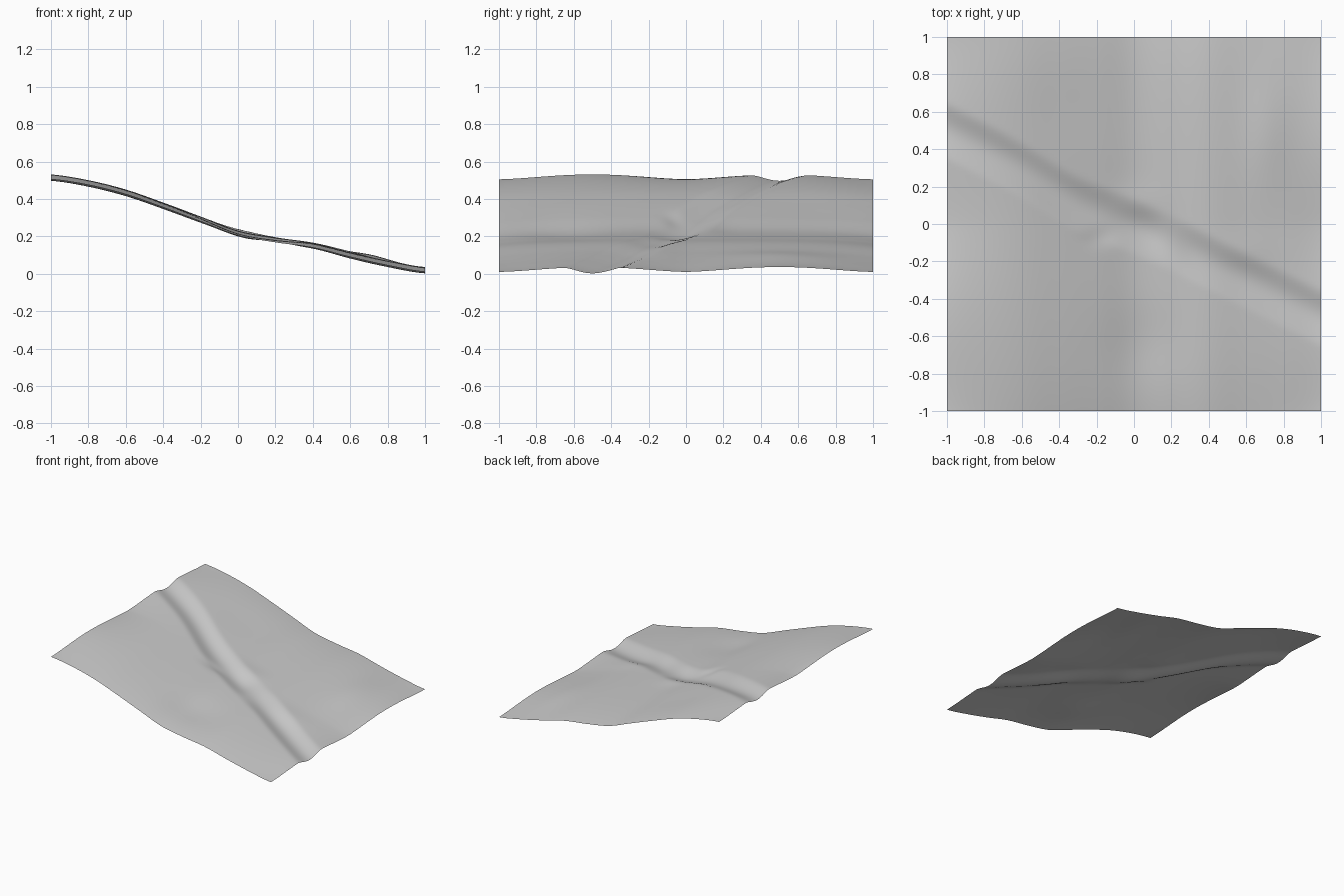
import bpy, bmesh
from math import sin, pi, exp

cube = bpy.data.objects.get("Cube")
if cube:
    bpy.data.objects.remove(cube, do_unlink=True)

# Height of the slope along the front and back edges, every 0.2 in x
SLOPE = [.505, .475, .425, .355, .28, .205, .168, .14, .09, .045, .01]


def slope(x):
    """Smooth curve through the slope heights."""
    s = min(max((x + 1) * 5, 0), 9.999)
    i = int(s)
    t = s - i
    a, b, c, d = [SLOPE[min(max(k, 0), 10)] for k in range(i - 1, i + 3)]
    return b + t * (c - a + t * (2*a - 5*b + 4*c - d + t * (3*(b - c) + d - a))) / 2


def bump(x, y, cx, cy, rx, ry, height):
    return height * exp(-((x - cx) / rx) ** 2 - ((y - cy) / ry) ** 2)


def gully(x, y):
    """Diagonal channel, shallower where it crosses the middle."""
    centre = -x / 2 - .04 * exp(-((x + .3) / .25) ** 2)
    t = (y - centre) / .16
    depth = .034 - .014 * exp(-((x - .2) / .1) ** 2)
    return -depth * max(0, 1 - t * t) ** 2


def height(x, y):
    rim = x ** 4
    lift = .026 * abs(sin(pi * y)) ** 1.5 * rim
    lift += .026 * (1 - y ** 4) * (1 - rim)
    z = slope(x) + lift + gully(x, y)
    # Gentle knolls and hollows, fading out at the rim
    fade = (1 - x ** 8) * (1 - y ** 8)
    z += fade * (bump(x, y, .72, .5, .12, .3, .014)
                 + bump(x, y, 0, .1, .14, .1, .01)
                 + bump(x, y, -.18, -.07, .08, .05, -.01)
                 + bump(x, y, .05, -.65, .2, .2, -.012)
                 + bump(x, y, .55, -.15, .2, .1, .006)
                 + bump(x, y, -.4, .6, .3, .25, -.006))
    return max(z, 0)


# Grey ground material
ground = bpy.data.materials.new("ground_grey")
ground.use_nodes = True
colour = (.6, .6, .6, 1)
ground.diffuse_color = colour
ground.node_tree.nodes["Principled BSDF"].inputs["Base Color"].default_value = colour

# Square sheet of sloping terrain
mesh = bpy.data.meshes.new("terrain_sheet")
bm = bmesh.new()
bmesh.ops.create_grid(bm, x_segments=100, y_segments=100, size=1)
for v in bm.verts:
    v.co.z = height(v.co.x, v.co.y)
for f in bm.faces:
    f.smooth = True
bm.to_mesh(mesh)
bm.free()
mesh.materials.append(ground)
terrain = bpy.data.objects.new("terrain_sheet", mesh)
bpy.context.collection.objects.link(terrain)
